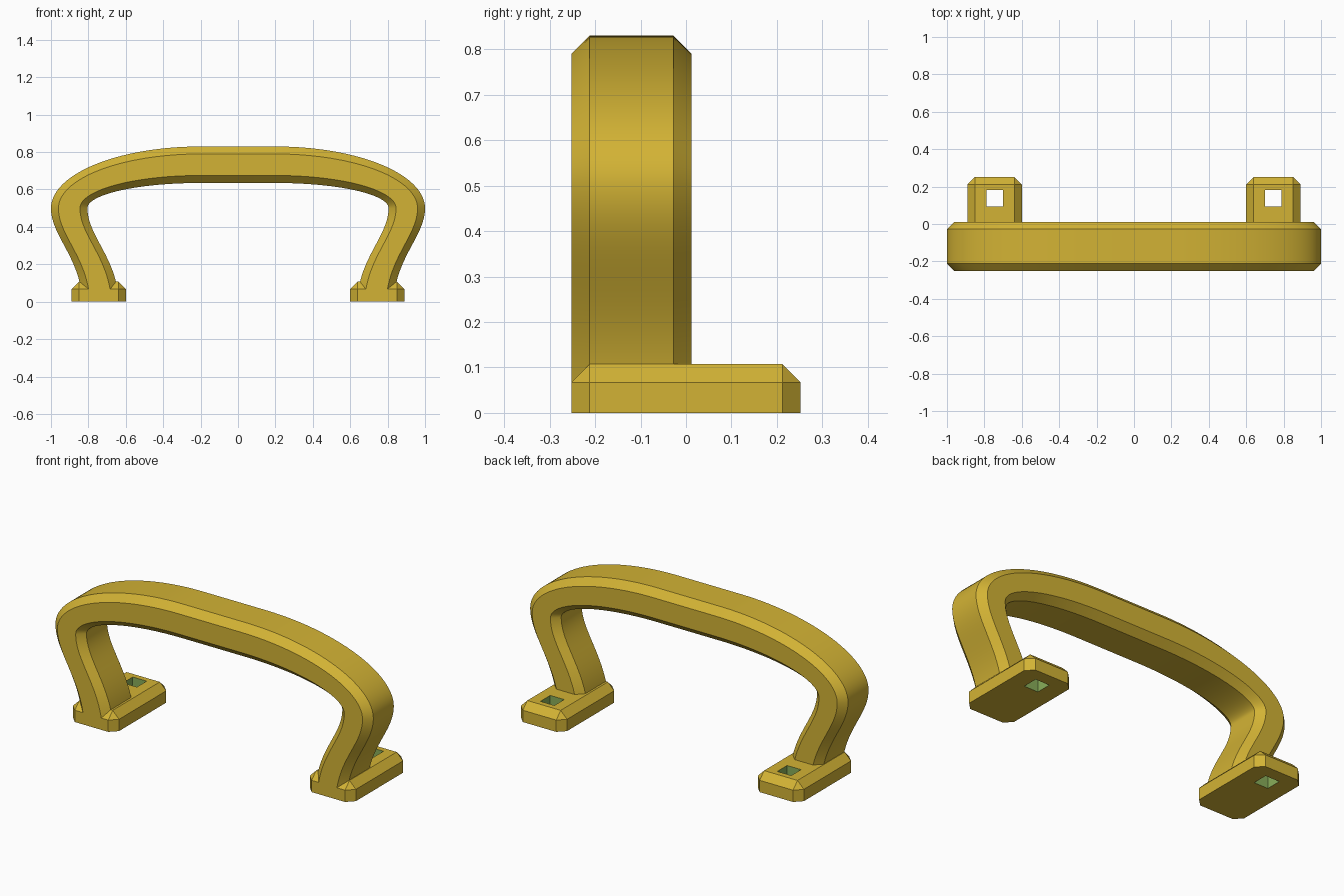
import bpy, bmesh, math
from mathutils import Vector

if "Cube" in bpy.data.objects:
    bpy.data.objects.remove(bpy.data.objects["Cube"])


def material(name, rgb):
    m = bpy.data.materials.new(name)
    m.diffuse_color = (*rgb, 1)
    m.use_nodes = True
    m.node_tree.nodes["Principled BSDF"].inputs["Base Color"].default_value = m.diffuse_color
    return m


BRASS = material("brass yellow", (0.65, 0.45, 0.035))
GREEN = material("hole green", (0.25, 0.42, 0.10))


def make_object(name, bm, mats):
    bmesh.ops.recalc_face_normals(bm, faces=bm.faces)
    me = bpy.data.meshes.new(name)
    bm.to_mesh(me)
    bm.free()
    ob = bpy.data.objects.new(name, me)
    bpy.context.collection.objects.link(ob)
    for m in mats:
        me.materials.append(m)
    return ob


CH = 0.04                    # chamfer size
FRONT, BACK = -0.252, 0.012  # depth of the grip
INSETS = (0, CH, 0.195 - CH, 0.195)  # rails from outer to inner edge


# Grip: chamfered section swept over an arch and two curved legs
def arch_station(a):
    return [(0.2 + (0.8 - d) * math.sin(a), 0.5 + (0.33 - d) * math.cos(a)) for d in INSETS]


def leg_station(t):
    p = [(0, 0.5), (0, 0.36), (0.14, 0.25), (0.165, 0.04)]
    w = [(1 - t) ** 3, 3 * t * (1 - t) ** 2, 3 * t * t * (1 - t), t ** 3]
    shift = sum(k * q[0] for k, q in zip(w, p))
    z = sum(k * q[1] for k, q in zip(w, p))
    return [(1 - d - shift, z) for d in INSETS]


half = [arch_station(math.pi / 2 * i / 28) for i in range(29)]
half += [leg_station(i / 18) for i in range(1, 19)]
stations = [[(-x, z) for x, z in s] for s in reversed(half)] + half

bm = bmesh.new()
rings = []
for o, oc, ic, i in stations:
    section = [(o, FRONT + CH), (o, BACK - CH), (oc, BACK), (ic, BACK),
               (i, BACK - CH), (i, FRONT + CH), (ic, FRONT), (oc, FRONT)]
    rings.append([bm.verts.new((p[0], y, p[1])) for p, y in section])
for a, b in zip(rings, rings[1:]):
    for k in range(8):
        n = (k + 1) % 8
        bm.faces.new((a[k], a[n], b[n], b[k]))
bm.faces.new(rings[0])
bm.faces.new(rings[-1])
grip = make_object("grip", bm, [BRASS])
bpy.context.view_layer.objects.active = grip
grip.select_set(True)
bpy.ops.object.shade_smooth_by_angle(angle=math.radians(30))
grip.select_set(False)


# Feet: chamfered blocks, each with a square screw hole
def foot(side, name):
    cx, hx, hy, top = side * 0.745, 0.145, 0.252, 0.107
    bm = bmesh.new()
    for sx in (-1, 1):
        for sy in (-1, 1):
            for z in (0, top - CH):
                bm.verts.new((cx + sx * hx, sy * (hy - CH), z))
                bm.verts.new((cx + sx * (hx - CH), sy * hy, z))
            bm.verts.new((cx + sx * (hx - CH), sy * (hy - CH), top))
    bmesh.ops.convex_hull(bm, input=bm.verts)
    bmesh.ops.dissolve_limit(bm, angle_limit=0.02, verts=bm.verts, edges=bm.edges)
    ob = make_object(name, bm, [BRASS, GREEN])

    bm = bmesh.new()
    bmesh.ops.create_cube(bm, size=1)
    for v in bm.verts:
        v.co = Vector((v.co.x * 0.088 + cx, v.co.y * 0.088 + 0.137, v.co.z * 0.5))
    for f in bm.faces:
        f.material_index = 1
    cutter = make_object(name + "_hole_cutter", bm, [BRASS, GREEN])
    cutter.hide_render = True
    cutter.hide_set(True)
    mod = ob.modifiers.new("screw hole", 'BOOLEAN')
    mod.operation = 'DIFFERENCE'
    mod.solver = 'EXACT'
    mod.object = cutter


foot(-1, "left_foot")
foot(1, "right_foot")
